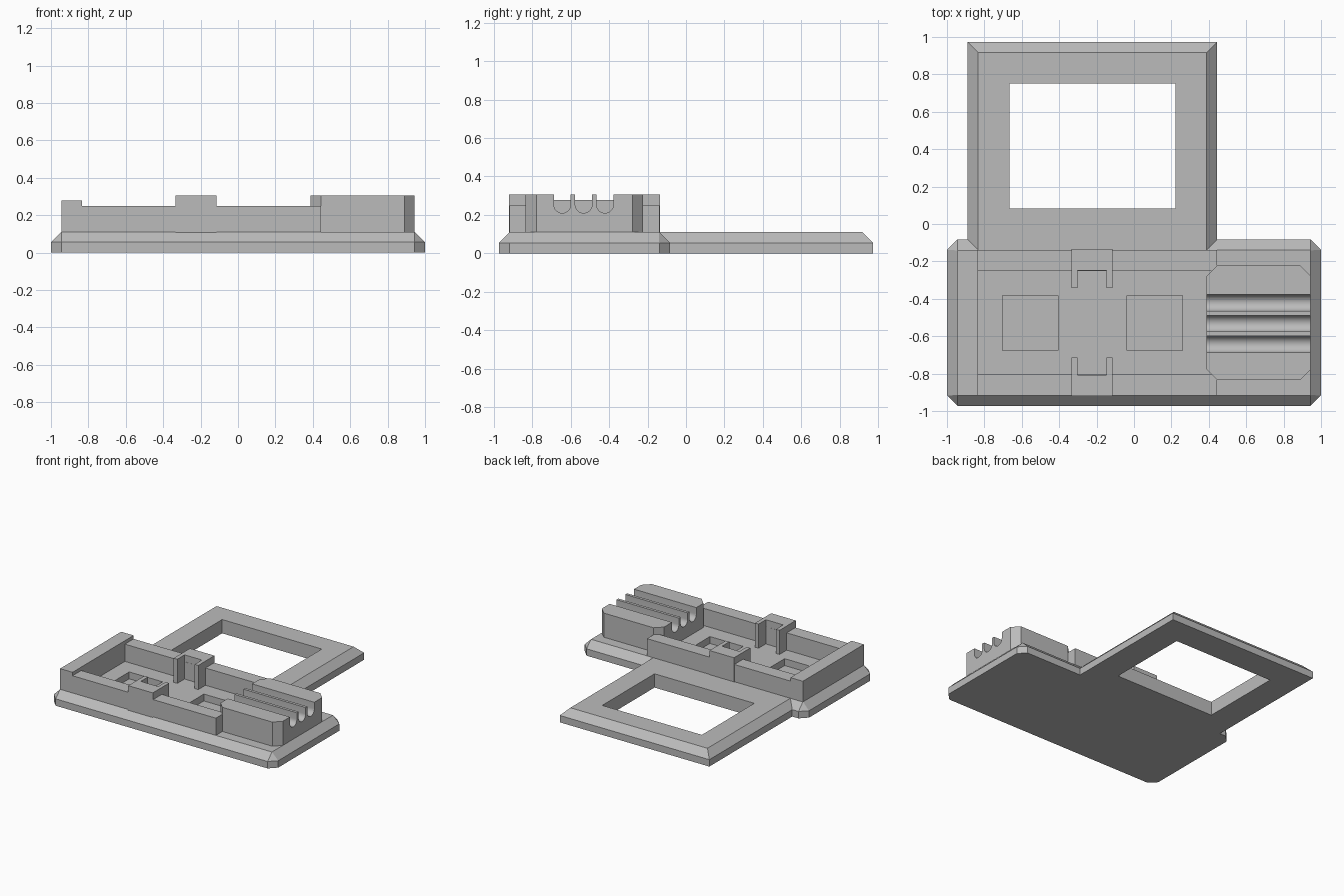
import bpy, bmesh, math
from mathutils import Vector

cube = bpy.data.objects.get("Cube")
if cube:
    bpy.data.objects.remove(cube)

MM = 1 / 36  # one design step in model units

grey = bpy.data.materials.new("plain_grey")
grey.use_nodes = True
grey.diffuse_color = (0.5, 0.5, 0.5, 1)
grey.node_tree.nodes["Principled BSDF"].inputs["Base Color"].default_value = (0.5, 0.5, 0.5, 1)


def loft(name, rings):
    """Closed solid through matching rings of points."""
    bm = bmesh.new()
    loops = [[bm.verts.new(p) for p in ring] for ring in rings]
    bm.faces.new(loops[0])
    bm.faces.new(loops[-1])
    n = len(loops[0])
    for low, high in zip(loops, loops[1:]):
        for i in range(n):
            j = (i + 1) % n
            bm.faces.new((low[i], low[j], high[j], high[i]))
    bmesh.ops.recalc_face_normals(bm, faces=bm.faces)
    mesh = bpy.data.meshes.new(name)
    bm.to_mesh(mesh)
    bm.free()
    mesh.materials.append(grey)
    obj = bpy.data.objects.new(name, mesh)
    bpy.context.collection.objects.link(obj)
    return obj


def at(outline, z):
    return [(x, y, z) for x, y in outline]


def prism(name, outline, z0, z1):
    return loft(name, [at(outline, z0), at(outline, z1)])


def box(name, x0, x1, y0, y1, z0, z1):
    return prism(name, [(x0, y0), (x1, y0), (x1, y1), (x0, y1)], z0, z1)


def inset(outline, d):
    """Shrink a counter-clockwise outline by d with mitred corners."""
    pts = [Vector(p) for p in outline]
    result = []
    for i, p in enumerate(pts):
        a = (p - pts[i - 1]).normalized()
        b = (pts[(i + 1) % len(pts)] - p).normalized()
        na, nb = Vector((-a.y, a.x)), Vector((-b.y, b.x))
        result.append(p + (na + nb) * d / (1 + na.dot(nb)))
    return [(p.x, p.y) for p in result]


def cut(obj, cutter):
    mod = obj.modifiers.new("cut", "BOOLEAN")
    mod.operation = "DIFFERENCE"
    mod.solver = "EXACT"
    mod.object = cutter
    bpy.context.view_layer.objects.active = obj
    bpy.ops.object.modifier_apply(modifier=mod.name)
    bpy.data.objects.remove(cutter)


# Base plate with clipped corners and the frame standing out behind it
C = 2 * MM
front, back, end = -35 * MM, -3 * MM, 35 * MM
fl, fr = -32 * MM, 16 * MM
outline = [(-1 + C, front), (1 - C, front), (1, front + C), (1, back - C), (1 - C, back),
           (fr, back), (fr, end), (fl, end), (fl, back),
           (-1 + C, back), (-1, back - C), (-1, front + C)]
top = inset(outline, C)
# The clipped corners keep their diagonal length at the top
top[0], top[1] = (-1 + C, front + C), (1 - C, front + C)
top[4], top[9] = (1 - C, back - C), (-1 + C, back - C)
k = 0.002
top[2], top[3] = (1 - C, front + C + k), (1 - C, back - C - k)
top[10], top[11] = (-1 + C, back - C - k), (-1 + C, front + C + k)
base = loft("base_plate", [at(outline, 0), at(outline, 2 * MM), at(top, 4 * MM)])
cut(base, box("window_cutter", -24 * MM, 8 * MM, 3 * MM, 27 * MM, -0.1, 0.3))
for x0 in (-0.703, -0.037):
    cut(base, box("pocket_cutter", x0, x0 + 0.297, -0.676, -0.381, 2 * MM, 0.3))

# Tray walls
floor = 4 * MM
box("left_wall", -34 * MM, -30 * MM, -33 * MM, -5 * MM, floor, 10 * MM)
box("front_wall", -30 * MM, 16 * MM, -33 * MM, -29 * MM, floor, 9 * MM)
box("back_wall", -30 * MM, 16 * MM, -9 * MM, -5 * MM, floor, 9 * MM)

# U-shaped clips, mirrored about the tray's middle line
MID = -19 * MM
for name, s in (("front_clip", -1), ("back_clip", 1)):
    plan = [(-0.334, 0.393), (-0.115, 0.393), (-0.115, 0.186), (-0.147, 0.186),
            (-0.147, 0.279), (-0.302, 0.279), (-0.302, 0.186), (-0.334, 0.186)]
    prism(name, [(x, MID + s * y) for x, y in plan], 0.105, 11 * MM)

# Cable block with clipped corners and three round-bottomed grooves
x0, x1, y0, y1 = 14 * MM, 34 * MM, -30 * MM, -8 * MM
block = prism("cable_block", [
    (x0 + C, y0), (x1 - C, y0), (x1, y0 + C), (x1, y1 - C),
    (x1 - C, y1), (x0 + C, y1), (x0, y1 - C), (x0, y0 + C)], floor, 11 * MM)
R = 0.044
for i in (-1, 0, 1):
    yc = -0.532 + i * 0.111
    arc = [math.pi * (1 + t / 16) for t in range(17)]
    prof = [(yc + R * math.cos(a), 0.254 + R * math.sin(a)) for a in arc]
    prof += [(yc + R, 0.4), (yc - R, 0.4)]
    cut(block, loft("groove_cutter", [[(x, y, z) for y, z in prof] for x in (0.3, 1.0)]))

# Smooth groove bottoms, sharp edges elsewhere
bpy.ops.object.select_all(action="DESELECT")
block.select_set(True)
bpy.context.view_layer.objects.active = block
bpy.ops.object.shade_smooth_by_angle(angle=math.radians(30))
